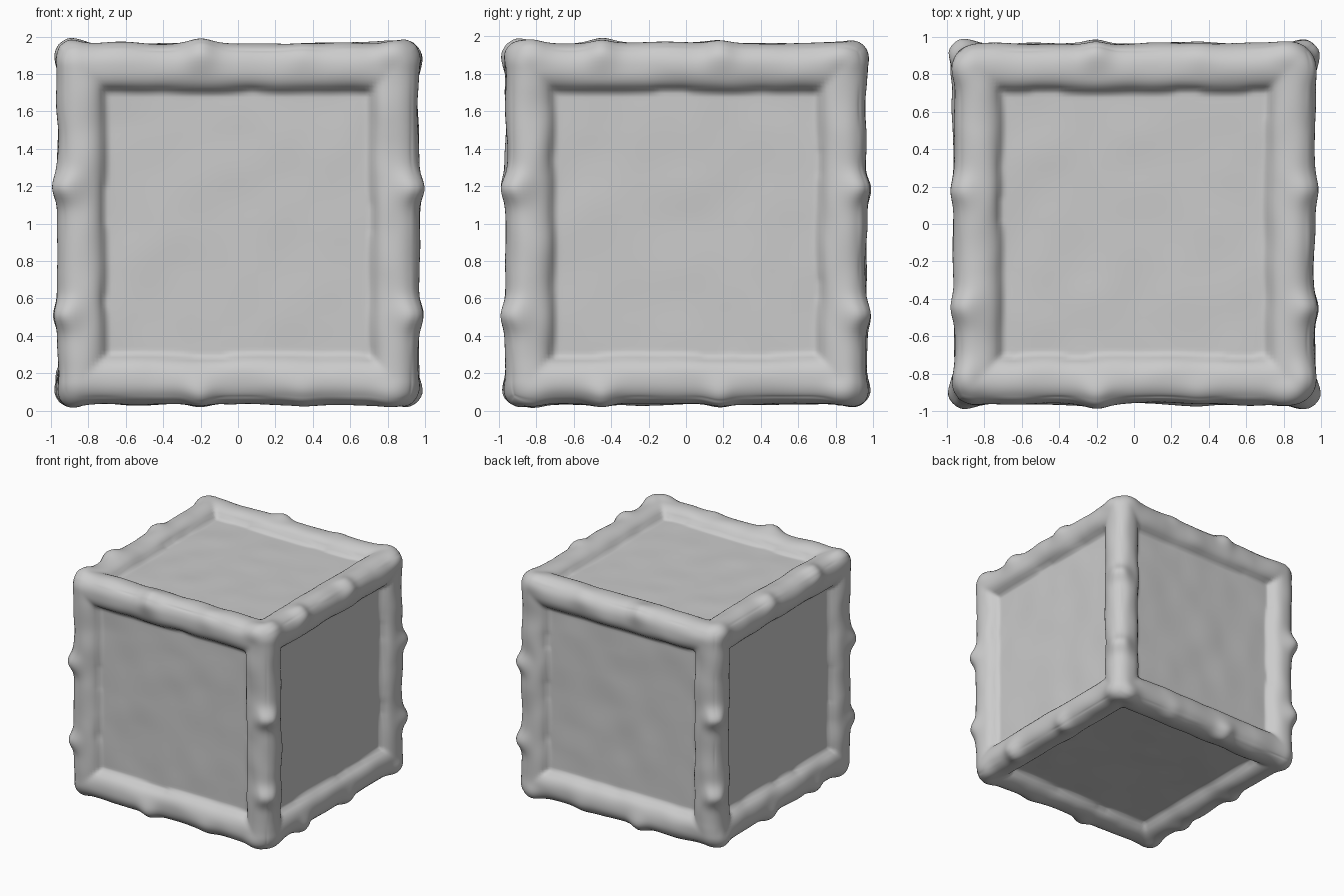
import bpy, bmesh, math
from mathutils import Vector, noise

if "Cube" in bpy.data.objects:
    bpy.data.objects.remove(bpy.data.objects["Cube"])

OUT, R = 0.965, 0.12          # frame half size, edge rounding
INNER, LIP, DEPTH = 0.71, 0.12, 0.09   # panel half size, lip width, recess

# swellings along the bars, by axis: (position, height)
SWELL = {0: [(-0.2, 0.025), (0.35, 0.008)],
         1: [(-0.45, 0.025), (0.18, 0.022)],
         2: [(0.19, 0.035), (-0.49, 0.032)]}
# lumps close to the corners
LUMPS = [Vector(p) for s in (-1, 1) for t in (-1, 1)
         for p in ((0.82, s * 0.93, t * 0.93), (s * 0.93, 0.83, t * 0.9),
                   (s * 0.9, -0.82, t * 0.93))]


def smooth(a, b, x):
    t = min(1, max(0, (x - a) / (b - a)))
    return t * t * (3 - 2 * t)


def sculpt(p):
    order = sorted(range(3), key=lambda i: abs(p[i]))
    low, mid, top = order
    # rounded box
    core = Vector([max(-(OUT - R), min(OUT - R, c * OUT)) for c in p])
    d = p * OUT - core
    q = core + d.normalized() * R if d.length > 1e-6 else core.copy()
    # recessed panel with a rounded, wavy lip
    edge = abs(q[mid]) + 0.012 * noise.noise(q * 4.5)
    t = min(1, max(0, (edge - INNER) / LIP))
    rise = math.sqrt(max(0, 1 - (1 - t) ** 2))
    sgn = 1 if p[top] > 0 else -1
    q[top] -= sgn * DEPTH * (1 - rise)
    # swellings and lumps on the bars
    w = smooth(0.78, 0.9, abs(q[mid]))
    push = sum(h * math.exp(-((q[low] - c) / 0.075) ** 2) for c, h in SWELL[low])
    for i in (mid, top):
        q[i] += w * push * (1 if p[i] > 0 else -1)
    k = sum(0.028 * math.exp(-((q - c).length / 0.08) ** 2) for c in LUMPS)
    if d.length > 1e-6:
        q += d.normalized() * k * w
    # hand-made unevenness
    n = noise.noise(q * 4 + Vector((3, 7, 1))) * (0.006 + 0.008 * rise)
    q[top] += sgn * n
    if abs(p[mid]) > 0.97:
        q[mid] += n * (1 if p[mid] > 0 else -1) * smooth(0.97, 1, abs(p[mid]))
    return q


# crate: dense cube shaped into thick rounded bars around six sunken panels
bm = bmesh.new()
bmesh.ops.create_cube(bm, size=2)
bmesh.ops.subdivide_edges(bm, edges=bm.edges[:], cuts=99, use_grid_fill=True)
for v in bm.verts:
    v.co = sculpt(v.co.copy()) + Vector((0, 0, 1))
bmesh.ops.smooth_vert(bm, verts=bm.verts[:], factor=0.4,
                      use_axis_x=True, use_axis_y=True, use_axis_z=True)
mesh = bpy.data.meshes.new("framed_crate")
bm.to_mesh(mesh)
bm.free()
for f in mesh.polygons:
    f.use_smooth = True
crate = bpy.data.objects.new("framed_crate", mesh)
bpy.context.collection.objects.link(crate)
